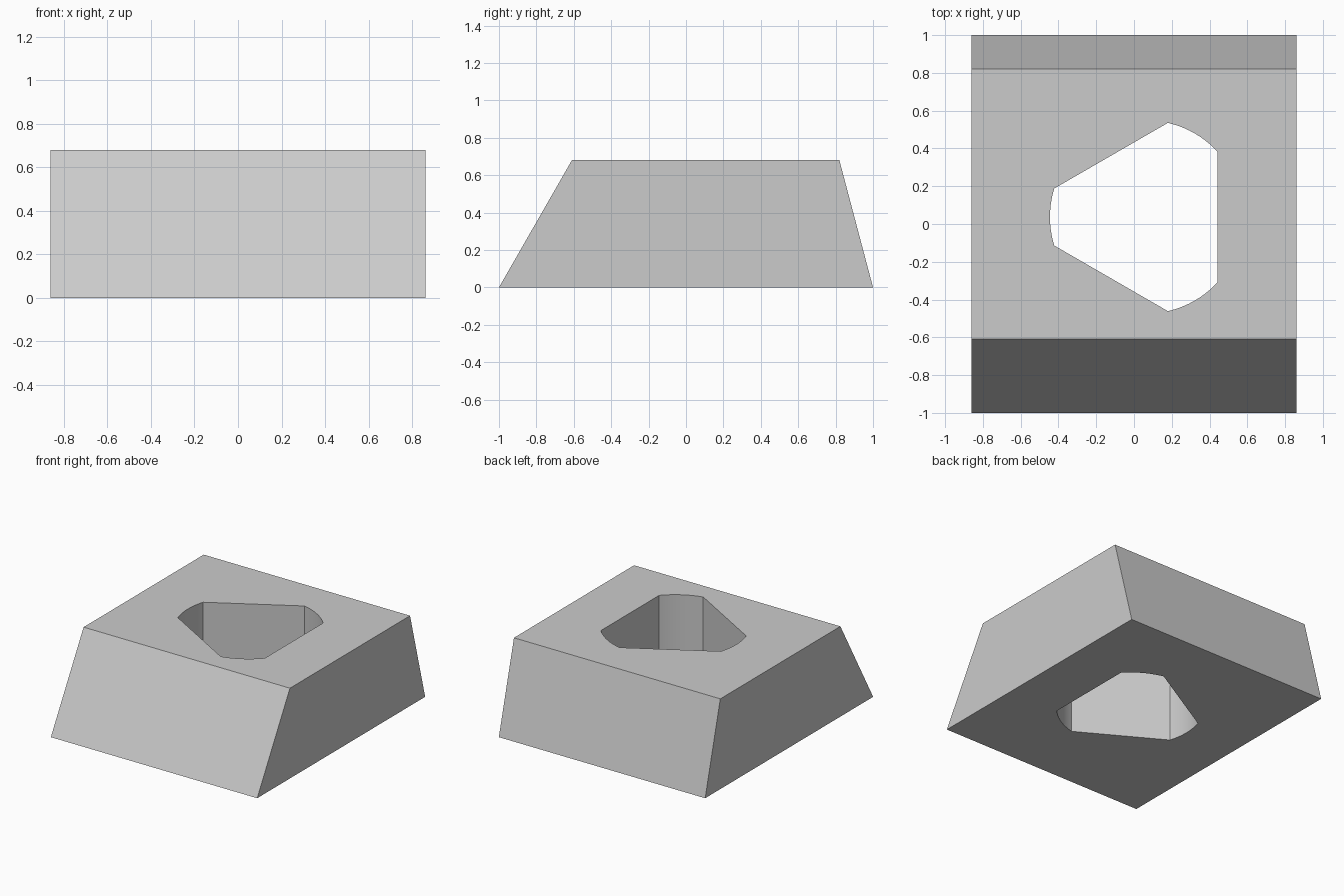
import bpy
import bmesh
from math import radians, cos, sin

cube = bpy.data.objects.get("Cube")
if cube:
    bpy.data.objects.remove(cube, do_unlink=True)

HEIGHT = 0.68
HALF_WIDTH = 0.86
HOLE_X, HOLE_Y, HOLE_R = 0.066, 0.037, 0.511
ARC_HALF = 17.2      # half angle of each rounded corner
STEPS = 10

grey = bpy.data.materials.new("light_grey")
grey.use_nodes = True
colour = (0.6, 0.6, 0.6, 1)
grey.diffuse_color = colour
grey.node_tree.nodes["Principled BSDF"].inputs["Base Color"].default_value = colour


def outline(front, back):
    """Rectangle of the block at one level."""
    w = HALF_WIDTH
    return [(-w, front), (w, front), (w, back), (-w, back)]


def hole_outline():
    """Circle cut by three flats, leaving three rounded corners."""
    points = []
    for middle in (60, 180, 300):
        for i in range(STEPS + 1):
            a = radians(middle - ARC_HALF + 2 * ARC_HALF * i / STEPS)
            points.append((HOLE_X + HOLE_R * cos(a), HOLE_Y + HOLE_R * sin(a)))
    return points


def add_walls(bm, lower, upper):
    """Join a lower and an upper outline; return the rim edges of both."""
    low = [bm.verts.new((x, y, 0)) for x, y in lower]
    top = [bm.verts.new((x, y, HEIGHT)) for x, y in upper]
    rims = ([], [])
    for i in range(len(low)):
        j = (i + 1) % len(low)
        bm.faces.new((low[i], low[j], top[j], top[i]))
        for ring, rim in zip((low, top), rims):
            rim.append(bm.edges.get((ring[i], ring[j])))
    return rims


# Sloped block with a straight hole through it
bm = bmesh.new()
outer = add_walls(bm, outline(-1, 1), outline(-0.61, 0.82))
inner = add_walls(bm, hole_outline(), hole_outline())

# Bottom and top faces around the hole
for rim, hole_rim, z in zip(outer, inner, (-1, 1)):
    bmesh.ops.triangle_fill(bm, edges=rim + hole_rim, use_beauty=True, normal=(0, 0, z))
bmesh.ops.recalc_face_normals(bm, faces=bm.faces[:])

mesh = bpy.data.meshes.new("sloped_block")
bm.to_mesh(mesh)
bm.free()
mesh.materials.append(grey)
block = bpy.data.objects.new("sloped_block", mesh)
bpy.context.collection.objects.link(block)

# Smooth arcs, sharp corners
bpy.ops.object.select_all(action="DESELECT")
block.select_set(True)
bpy.context.view_layer.objects.active = block
bpy.ops.object.shade_smooth_by_angle(angle=radians(25))
